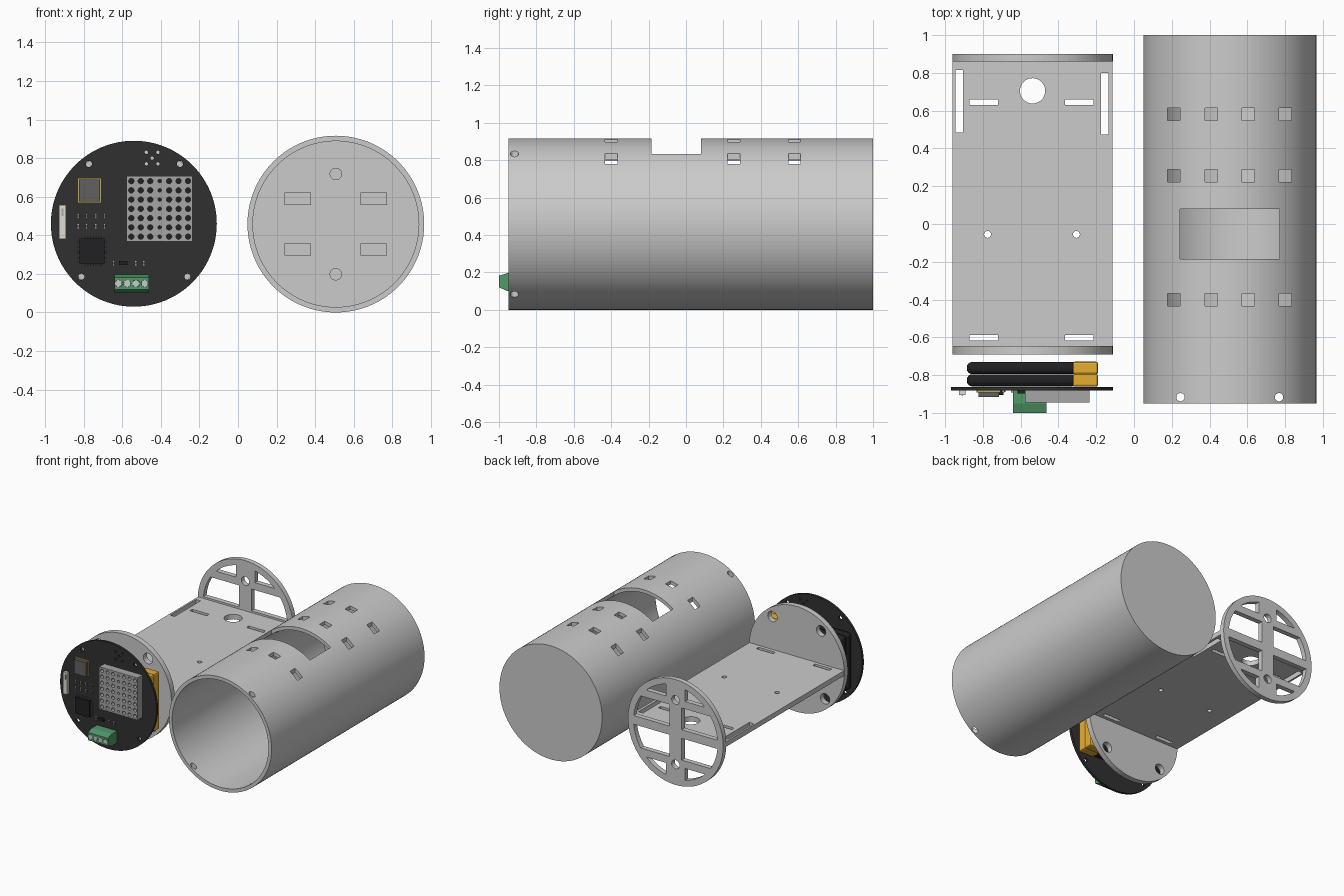
import bpy, bmesh
from math import sin, cos, pi, sqrt, atan2

if "Cube" in bpy.data.objects:
    bpy.data.objects.remove(bpy.data.objects["Cube"])

TX, TZ = 0.507, 0.458      # tube axis
SX, SZ = -0.537, 0.46      # sled and board axis


def material(name, r, g, b):
    m = bpy.data.materials.new(name)
    m.diffuse_color = (r, g, b, 1)
    m.use_nodes = True
    m.node_tree.nodes["Principled BSDF"].inputs["Base Color"].default_value = m.diffuse_color
    return m


BLACK = material("board_black", 0.03, 0.03, 0.03)
DARK = material("chip_dark", 0.015, 0.015, 0.017)
GREEN = material("terminal_green", 0.08, 0.32, 0.14)
ORANGE = material("cell_orange", 0.8, 0.42, 0.03)
WHITE = material("connector_white", 0.75, 0.73, 0.65)
GOLD = material("gold", 0.5, 0.38, 0.12)
COPPER = material("solder", 0.55, 0.4, 0.33)
LIGHT = material("light_metal", 0.6, 0.62, 0.6)
LID = material("shield_grey", 0.12, 0.12, 0.12)
SENSOR = material("sensor_grey", 0.38, 0.38, 0.38)


def circle(x, v, r, n=32):
    return [(x + r * cos(2 * pi * i / n), v + r * sin(2 * pi * i / n)) for i in range(n)]


def rect(x0, x1, v0, v1):
    return [(x0, v0), (x1, v0), (x1, v1), (x0, v1)]


def prisms(name, outlines, a, b, axis='Y', mat=None):
    """Extrude one or more outlines from a to b along an axis into one object."""
    place = {'Y': lambda p, t: (p[0], t, p[1]),
             'Z': lambda p, t: (p[0], p[1], t),
             'X': lambda p, t: (t, p[0], p[1])}[axis]
    bm = bmesh.new()
    for pts in outlines:
        lo = [bm.verts.new(place(p, a)) for p in pts]
        hi = [bm.verts.new(place(p, b)) for p in pts]
        bm.faces.new(lo)
        bm.faces.new(hi[::-1])
        for i in range(len(pts)):
            j = (i + 1) % len(pts)
            bm.faces.new((lo[i], hi[i], hi[j], lo[j]))
    bmesh.ops.recalc_face_normals(bm, faces=bm.faces)
    me = bpy.data.meshes.new(name)
    bm.to_mesh(me)
    bm.free()
    ob = bpy.data.objects.new(name, me)
    bpy.context.collection.objects.link(ob)
    if mat:
        me.materials.append(mat)
    return ob


def cut(ob, outlines, a, b, axis='Y'):
    """Cut extruded outlines out of an object."""
    cutter = prisms("cutter", outlines, a, b, axis)
    mod = ob.modifiers.new("cut", 'BOOLEAN')
    mod.operation, mod.solver, mod.object = 'DIFFERENCE', 'EXACT', cutter
    bpy.context.view_layer.objects.active = ob
    bpy.ops.object.modifier_apply(modifier=mod.name)
    bpy.data.objects.remove(cutter, do_unlink=True)


def bevel(ob, width, segments=4):
    mod = ob.modifiers.new("bevel", 'BEVEL')
    mod.width, mod.segments = width, segments


# Housing tube: open at the front, closed at the back
tube = prisms("housing_tube", [circle(TX, TZ, 0.458, 128)], -0.95, 1.0)
cut(tube, [circle(TX, TZ, 0.43, 128)], -1.1, 0.96)
vents = [rect(x - .033, x + .033, y - .033, y + .033)
         for x in (0.21, 0.408, 0.605, 0.80) for y in (0.58, 0.255, -0.40)]
cut(tube, vents + [rect(0.243, 0.771, -0.185, 0.08)], 0.6, 1.1, 'Z')
cut(tube, [circle(x, -0.917, 0.022) for x in (0.246, 0.768)], -0.2, 1.2, 'Z')

# Locating pegs on the inside of the back wall
prisms("locating_pegs",
       [circle(TX, TZ + s * 0.26, 0.032) for s in (1, -1)] +
       [rect(TX + s * 0.197 - .068, TX + s * 0.197 + .068,
             TZ + t * 0.132 - .032, TZ + t * 0.132 + .032) for s in (1, -1) for t in (1, -1)],
       0.92, 0.965)

# Sled deck with strap slots and screw holes
deck = prisms("sled_deck", [rect(SX - .423, SX + .423, -0.66, 0.87)], SZ - .02, SZ + .02, 'Z')
slots = [rect(x - .075, x + .075, y - .015, y + .015)
         for x in (-0.795, -0.29) for y in (0.645, -0.603)]
slots += [rect(-0.945, -0.905, 0.485, 0.815), rect(-0.175, -0.135, 0.475, 0.80)]
slots += [circle(SX, 0.705, 0.067), circle(-0.775, -0.055, 0.018), circle(-0.305, -0.055, 0.018)]
cut(deck, slots, 0.3, 0.6, 'Z')

# Front sled disc with four wide holes in line with the board screws
screws = [(-0.773, 0.77), (-0.301, 0.77), (-0.812, 0.185), (-0.262, 0.185)]
front_disc = prisms("sled_front_disc", [circle(SX, SZ, 0.425, 96)], -0.69, -0.645)
cut(front_disc, [circle(SX + 0.92 * (x - SX), SZ + 0.92 * (z - SZ), 0.042) for x, z in screws],
    -0.8, -0.5)


def window(x0, z0, z1, sx, sz, r=0.375):
    """Window bounded by two straight sides and the disc rim."""
    a0 = atan2(z0, sqrt(r * r - z0 * z0))
    a1 = min(atan2(z1, sqrt(max(r * r - z1 * z1, 0))), atan2(sqrt(r * r - x0 * x0), x0))
    arc = [(r * cos(a0 + (a1 - a0) * i / 10), r * sin(a0 + (a1 - a0) * i / 10)) for i in range(11)]
    pts = [(x0, z0)] + arc
    if z1 < sqrt(r * r - x0 * x0):
        pts.append((x0, z1))
    return [(SX + sx * x, SZ + sz * z) for x, z in pts]


# Rear sled disc with windows around a cross
rear_disc = prisms("sled_rear_disc", [circle(SX, SZ, 0.425, 96)], 0.86, 0.90)
holes = [circle(SX, SZ + s * 0.26, 0.035) for s in (1, -1)]
for sx in (1, -1):
    for sz in (1, -1):
        holes += [window(0.055, 0.035, 0.21, sx, sz), window(0.085, 0.27, 0.5, sx, sz)]
cut(rear_disc, holes, 0.7, 1.1)

# Two flat battery cells with orange ends
for i, y in enumerate((-0.7625, -0.8275)):
    bevel(prisms(f"battery_cell_{i}", [rect(-0.885, -0.30, 0.23, 0.69)],
                 y - .032, y + .032, mat=DARK), 0.028)
    bevel(prisms(f"battery_end_{i}", [rect(-0.325, -0.19, 0.228, 0.692)],
                 y - .034, y + .034, mat=ORANGE), 0.012, 2)

# Round circuit board
board = prisms("circuit_board", [circle(SX - .003, SZ, 0.43, 96)], -0.882, -0.862, mat=BLACK)
dots = [(-0.475, 0.83), (-0.415, 0.83), (-0.445, 0.80), (-0.475, 0.77), (-0.415, 0.77)]
cut(board, [circle(x, z, 0.016, 20) for x, z in screws] +
    [circle(x, z, 0.009, 16) for x, z in dots], -1, -0.8)


def part(name, x0, x1, z0, z1, height, mat, base=-0.88):
    return prisms(name, [rect(x0, x1, z0, z1)], base - height, base, mat=mat)


# Perforated sensor block
sensor = part("sensor_block", -0.577, -0.235, 0.367, 0.708, 0.065, SENSOR)
grid = [(i, j) for i in range(7) for j in range(7)]
cut(sensor, [circle(-0.553 + i * .049, 0.393 + j * .048, 0.009 if i == 3 else 0.014, 16)
             for i, j in grid], -1, -0.905)
part("sensor_dark_base", -0.57, -0.24, 0.373, 0.70, 0.026, DARK)

# Screw terminal: tapered profile plus four screws and wire openings
prisms("screw_terminal", [[(-0.88, 0.10), (-0.955, 0.10), (-1.0, 0.12),
                           (-1.0, 0.182), (-0.95, 0.197), (-0.88, 0.197)]],
       -0.641, -0.462, 'X', GREEN)
term_x = [-0.62 + i * 0.0455 for i in range(4)]
prisms("terminal_screws", [circle(x, 0.15, 0.018, 20) for x in term_x], -1.0, -0.99, mat=LIGHT)
for ob in [bpy.data.objects["screw_terminal"]]:
    cut(ob, [circle(x, 0.15, 0.019, 20) for x in term_x], -1.05, -0.992)

# Shielded radio module
part("module_base", -0.832, -0.708, 0.568, 0.698, 0.012, GOLD)
part("module_shield", -0.824, -0.716, 0.576, 0.69, 0.035, LID)

# Edge connector
part("edge_connector", -0.927, -0.892, 0.382, 0.558, 0.025, WHITE)
part("edge_connector_slot", -0.914, -0.904, 0.50, 0.54, 0.027, SENSOR)

# Main chip and its pins on four sides
part("main_chip", -0.822, -0.692, 0.253, 0.383, 0.025, DARK)
pins = []
for i in range(8):
    t = -0.05 + i * 0.0143
    for s in (1, -1):
        pins.append(rect(-0.757 + t - .003, -0.757 + t + .003, 0.318 + s * .07 - .008, 0.318 + s * .07 + .008))
        pins.append(rect(-0.757 + s * .07 - .008, -0.757 + s * .07 + .008, 0.318 + t - .003, 0.318 + t + .003))
prisms("chip_pins", pins, -0.89, -0.88, mat=LID)

# Small passives: dark bodies with solder ends
spots = [(x, z) for x in (-0.828, -0.785, -0.738, -0.692) for z in (0.50, 0.447)]
spots += [(-0.645, 0.255), (-0.53, 0.255), (-0.488, 0.255)]
prisms("passive_bodies", [rect(x - .006, x + .006, z - .007, z + .007) for x, z in spots],
       -0.892, -0.88, mat=LID)
prisms("passive_ends", [rect(x - .006, x + .006, z + s * .01 - .004, z + s * .01 + .004)
                        for x, z in spots for s in (1, -1)], -0.892, -0.88, mat=COPPER)
part("regulator_chip", -0.617, -0.573, 0.245, 0.267, 0.018, DARK)
